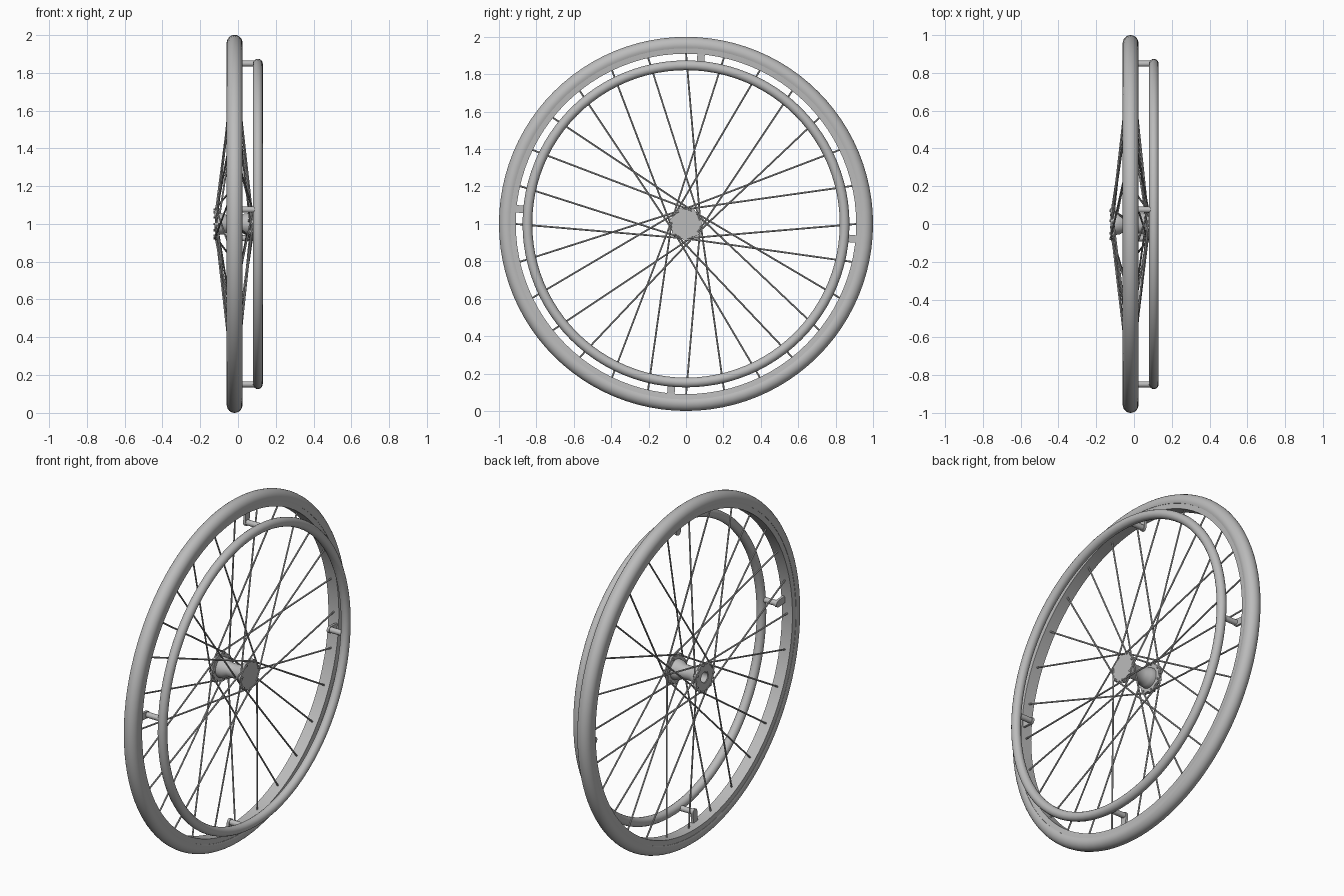
import bpy, bmesh, math
from mathutils import Vector, Matrix

cube = bpy.data.objects.get("Cube")
if cube:
    bpy.data.objects.remove(cube)

grey = bpy.data.materials.new("metal_grey")
grey.use_nodes = True
colour = (0.5, 0.5, 0.5, 1)
grey.diffuse_color = colour
grey.node_tree.nodes["Principled BSDF"].inputs["Base Color"].default_value = colour

RIM_X, SPOKES = -0.018, 28


def polar(x, r, deg):
    """Point at radius r, deg measured from the top towards +y."""
    a = math.radians(deg)
    return Vector((x, r * math.sin(a), 1 + r * math.cos(a)))


def finish(bm, name, angle=35):
    bmesh.ops.recalc_face_normals(bm, faces=bm.faces)
    mesh = bpy.data.meshes.new(name)
    bm.to_mesh(mesh)
    bm.free()
    obj = bpy.data.objects.new(name, mesh)
    bpy.context.collection.objects.link(obj)
    mesh.materials.append(grey)
    bpy.ops.object.select_all(action='DESELECT')
    obj.select_set(True)
    bpy.context.view_layer.objects.active = obj
    bpy.ops.object.shade_smooth_by_angle(angle=math.radians(angle))
    return obj


def lathe(name, profile, steps, closed=True):
    """Spin (x, radius) points around the wheel axle."""
    bm = bmesh.new()
    rings = [[bm.verts.new(polar(x, r, 360 * i / steps)) for x, r in profile]
             for i in range(steps)]
    n = len(profile)
    for i in range(steps):
        a, b = rings[i], rings[(i + 1) % steps]
        for j in range(n if closed else n - 1):
            k = (j + 1) % n
            bm.faces.new((a[j], b[j], b[k], a[k]))
    if not closed:
        for j in (0, -1):
            bm.faces.new([ring[j] for ring in rings])
    return finish(bm, name)


def rod(bm, a, b, radius, sides):
    d = b - a
    turn = d.to_track_quat('Z', 'Y').to_matrix().to_4x4()
    bmesh.ops.create_cone(bm, cap_ends=True, segments=sides, radius1=radius,
                          radius2=radius, depth=d.length,
                          matrix=Matrix.Translation((a + b) / 2) @ turn)


def circle(x, r, rx, rr, n, start=0, sweep=360):
    step = sweep / (n if sweep == 360 else n - 1)
    return [(x + rx * math.cos(math.radians(start + i * step)),
             r + rr * math.sin(math.radians(start + i * step))) for i in range(n)]


# Tyre, rim and hand ring
lathe("tyre", circle(RIM_X, 0.957, 0.042, 0.043, 17, -25, 230), 96)
lathe("rim", [(RIM_X + x, r) for x, r in
              ((-0.034, 0.91), (0.034, 0.91), (0.037, 0.949), (0.028, 0.956),
               (-0.028, 0.956), (-0.037, 0.949))], 96)
lathe("hand_ring", circle(0.105, 0.848, 0.026, 0.026, 16), 96)

# Hub barrel, bored on the inner side and closed on the outer side
lathe("hub", [(-0.07, 0.03), (-0.118, 0.03), (-0.118, 0.058), (-0.1, 0.058),
              (-0.075, 0.055), (-0.05, 0.04), (0.01, 0.04), (0.035, 0.055),
              (0.06, 0.058), (0.072, 0.058)], 32, closed=False)

# Seven-lobed flanges; the inner one has a hole
def flange(name, x, hole, phase):
    bm = bmesh.new()
    steps = 56
    loops = []
    for px, inner in ((x - 0.008, 0), (x + 0.008, 0), (x + 0.008, 1), (x - 0.008, 1)):
        loop = []
        for i in range(steps):
            a = 360 * i / steps
            lobe = 0.083 + 0.007 * math.cos(math.radians(7 * (a - phase)))
            loop.append(bm.verts.new(polar(px, hole if inner else lobe, a)))
        loops.append(loop)
    for j in range(4):
        p, q = loops[j], loops[(j + 1) % 4]
        for i in range(steps):
            k = (i + 1) % steps
            bm.faces.new((p[i], p[k], q[k], q[i]))
    if hole < 0.01:
        bmesh.ops.remove_doubles(bm, verts=loops[2] + loops[3], dist=0.004)
    finish(bm, name)


pitch = 360 / SPOKES
flange("outer_flange", 0.07, 0.001, 2 * pitch)
flange("inner_flange", -0.113, 0.034, pitch)

# Crossed spokes: two lean one way, two the other, alternating hub sides
bm = bmesh.new()
for k in range(SPOKES):
    lean = -1 if k % 4 in (1, 2) else 1
    side = 0.075 if k % 2 else -0.118
    start = polar(side + 0.004 * lean, 0.078, k * pitch + 92 * lean)
    rod(bm, start, polar(RIM_X, 0.915, k * pitch), 0.0048, 8)
finish(bm, "spokes")

# Spoke heads through the flanges
bm = bmesh.new()
for i in range(7):
    for x, offset in ((0.07, 2), (-0.113, 1)):
        a = (4 * i + offset) * pitch
        rod(bm, polar(x - 0.016, 0.078, a), polar(x + 0.014, 0.078, a), 0.006, 8)
finish(bm, "spoke_heads")

# Hand ring mounts: a rounded tab on the rim and a pin out to the ring
for i in range(4):
    a = 5.1 + 90 * i
    bm = bmesh.new()
    rod(bm, polar(0.0, 0.852, a), polar(0.1, 0.852, a), 0.016, 16)
    rod(bm, polar(-0.006, 0.852, a), polar(0.008, 0.852, a), 0.02, 20)
    rot = Matrix.Rotation(-math.radians(a), 4, 'X')
    bmesh.ops.create_cube(bm, size=1, matrix=Matrix.Translation(polar(0.001, 0.884, a))
                          @ rot @ Matrix.Diagonal((0.014, 0.04, 0.064, 1)))
    finish(bm, f"ring_mount_{i + 1}")
